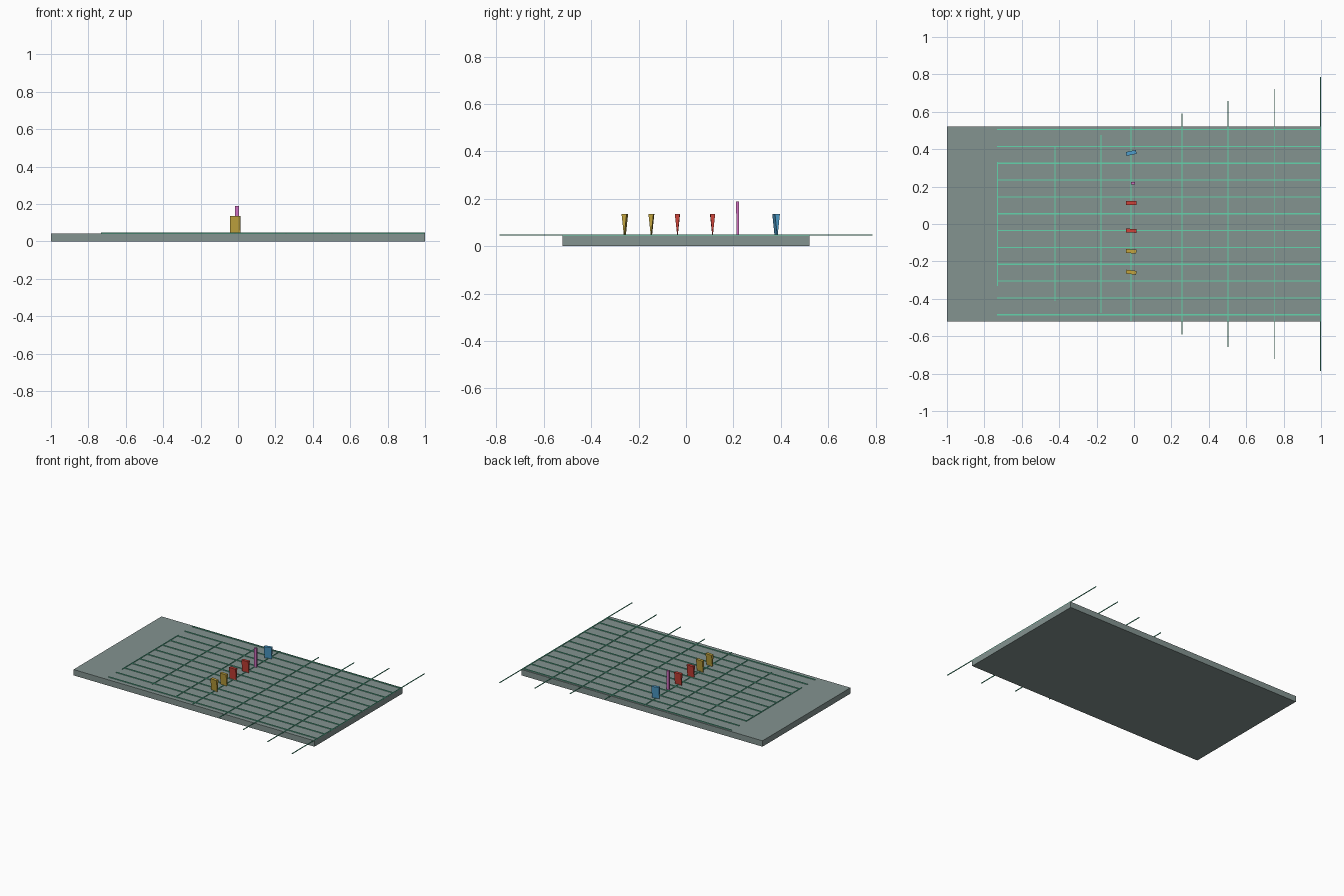
import bpy
import bmesh
from math import radians
from mathutils import Matrix

cube = bpy.data.objects.get("Cube")
if cube:
    bpy.data.objects.remove(cube, do_unlink=True)


def material(name, r, g, b):
    lin = [((c / 255 + 0.055) / 1.055) ** 2.4 for c in (r, g, b)] + [1]
    mat = bpy.data.materials.new(name)
    mat.use_nodes = True
    mat.diffuse_color = lin
    mat.node_tree.nodes["Principled BSDF"].inputs["Base Color"].default_value = lin
    return mat


grey = material("slate_grey", 131, 147, 144)
green = material("mint_green", 100, 212, 172)
blue = material("sky_blue", 78, 158, 204)
red = material("brick_red", 205, 66, 56)
yellow = material("mustard_yellow", 194, 164, 62)
pink = material("orchid_pink", 208, 112, 192)


def block(name, mat, centre, size, z0, taper=1.0, yaw=0.0):
    """Box standing on z0; taper scales the depth of its lower edge."""
    bm = bmesh.new()
    bmesh.ops.create_cube(bm, size=1)
    for v in bm.verts:
        if v.co.z < 0:
            v.co.y *= taper
        v.co.x *= size[0]
        v.co.y *= size[1]
        v.co.z = z0 + (v.co.z + 0.5) * size[2]
    bm.transform(Matrix.Translation((*centre, 0)) @ Matrix.Rotation(radians(yaw), 4, "Z"))
    mesh = bpy.data.meshes.new(name)
    bm.to_mesh(mesh)
    bm.free()
    mesh.materials.append(mat)
    obj = bpy.data.objects.new(name, mesh)
    bpy.context.collection.objects.link(obj)
    return obj


# Base slab
TOP = 0.044
block("base_slab", grey, (0, 0), (2, 1.043, TOP), 0)

# Long strips running along the slab
START, END = -0.733, 1.0
for i in range(12):
    y = 0.505 - 0.09 * i
    block(f"long_strip_{i + 1}", green, ((START + END) / 2, y),
          (END - START, 0.006, 0.005), TOP)

# Cross bars that grow longer towards one end
for i, x in enumerate((-0.73, -0.423, -0.177, -0.015, 0.257, 0.503, 0.75, 0.997)):
    half = 0.33 + (x - START) * 0.264
    block(f"cross_bar_{i + 1}", green, (x, 0), (0.005, 2 * half, 0.005), TOP)

# Wedge markers standing on the middle cross bar, fanned slightly
wedges = (("blue_wedge", blue, 0.38, 12), ("red_wedge_back", red, 0.112, 1),
          ("red_wedge_front", red, -0.036, -1), ("yellow_wedge_back", yellow, -0.146, -4),
          ("yellow_wedge_front", yellow, -0.258, -7))
for name, mat, y, yaw in wedges:
    block(name, mat, (-0.015, y), (0.055, 0.021, 0.088), 0.047, 0.1, yaw)

# Tall thin post
block("post", pink, (-0.006, 0.218), (0.022, 0.013, 0.142), 0.047, 0.8)
